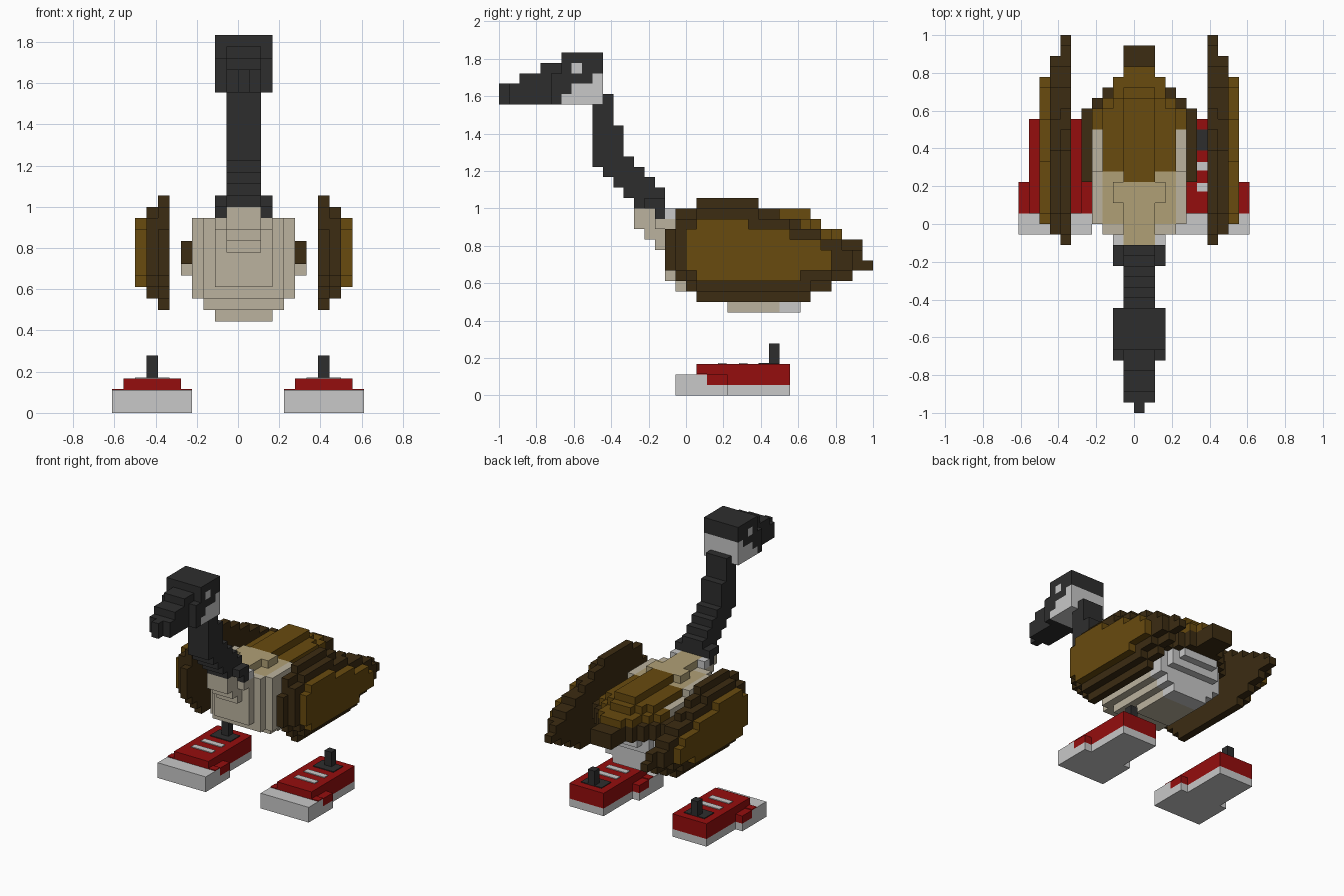
import bpy

if "Cube" in bpy.data.objects:
    bpy.data.objects.remove(bpy.data.objects["Cube"])

U = 1 / 18  # size of one block


def material(name, rgb):
    m = bpy.data.materials.new(name)
    m.diffuse_color = (*rgb, 1)
    m.use_nodes = True
    m.node_tree.nodes["Principled BSDF"].inputs["Base Color"].default_value = m.diffuse_color
    return m


DARK = material("charcoal", (0.027, 0.027, 0.027))
LIGHT = material("light_grey", (0.58, 0.58, 0.58))
RED = material("red", (0.30, 0.004, 0.004))
BROWN = material("brown", (0.138, 0.069, 0.0045))
UMBER = material("dark_brown", (0.045, 0.025, 0.006))
TAN = material("tan", (0.434, 0.352, 0.181))
CREAM = material("pale_chest", (0.50, 0.45, 0.345))

# Outward quads of a unit block, by direction
SIDES = {
    (1, 0, 0): ((1, 0, 0), (1, 1, 0), (1, 1, 1), (1, 0, 1)),
    (-1, 0, 0): ((0, 0, 0), (0, 0, 1), (0, 1, 1), (0, 1, 0)),
    (0, 1, 0): ((0, 1, 0), (0, 1, 1), (1, 1, 1), (1, 1, 0)),
    (0, -1, 0): ((0, 0, 0), (1, 0, 0), (1, 0, 1), (0, 0, 1)),
    (0, 0, 1): ((0, 0, 1), (1, 0, 1), (1, 1, 1), (0, 1, 1)),
    (0, 0, -1): ((0, 0, 0), (0, 1, 0), (1, 1, 0), (1, 0, 0)),
}


def make(name, verts, faces, mats, idx):
    me = bpy.data.meshes.new(name)
    me.from_pydata([[c * U for c in v] for v in verts], [], faces)
    for m in mats:
        me.materials.append(m)
    for p, i in zip(me.polygons, idx):
        p.material_index = i
    bpy.context.collection.objects.link(bpy.data.objects.new(name, me))


def blocks(name, boxes, mirror=None):
    """Fill boxes (material, x0,x1, y0,y1, z0,z1) on the block grid; later
    boxes repaint earlier ones. mirror: reflect x to mirror - x."""
    cells = {}
    for mat, x0, x1, y0, y1, z0, z1 in boxes:
        if mirror is not None:
            x0, x1 = mirror - x1, mirror - x0
        for x in range(x0, x1):
            for y in range(y0, y1):
                for z in range(z0, z1):
                    cells[x, y, z] = mat
    mats = list(dict.fromkeys(cells.values()))
    verts, faces, idx = {}, [], []
    for c, mat in cells.items():
        for d, quad in SIDES.items():
            if tuple(a + b for a, b in zip(c, d)) in cells:
                continue
            faces.append([verts.setdefault(tuple(a + b for a, b in zip(c, q)), len(verts))
                          for q in quad])
            idx.append(mats.index(mat))
    make(name, list(verts), faces, mats, idx)


def plate(name, mat, x0, x1, y0, y1, z, flip):
    """Thin painted plate on a horizontal surface."""
    if flip:
        x0, x1 = -x1, -x0
    lo, size = (x0, y0, z - 0.02), (x1 - x0, y1 - y0, 0.12)
    verts, faces = {}, []
    for quad in SIDES.values():
        faces.append([verts.setdefault(tuple(l + s * k for l, s, k in zip(lo, size, q)), len(verts))
                      for q in quad])
    make(name, list(verts), faces, [mat], [0] * 6)


# Head with pale cheeks and eye
blocks("head", [
    (DARK, -2, 3, -12, -8, 28, 33),
    (DARK, -2, 3, -13, -12, 28, 31),
    (LIGHT, -2, 3, -12, -8, 28, 29),
    (LIGHT, -2, 3, -11, -8, 29, 30),
    (LIGHT, -2, 3, -9, -8, 30, 31),
    (LIGHT, -2, 3, -11, -10, 31, 32),
])

# Stepped beak
blocks("beak", [
    (DARK, -1, 2, -14, -12, 28, 32),
    (DARK, -1, 2, -16, -14, 28, 31),
    (DARK, -1, 2, -17, -16, 28, 30),
    (DARK, 0, 1, -18, -17, 28, 30),
])

# Curved neck: (z0, z1, y0, y1) steps, wider at the base
NECK = [(26, 29, -9, -7), (23, 26, -9, -6), (22, 23, -9, -5), (21, 22, -8, -4),
        (20, 21, -7, -3), (19, 20, -6, -2), (18, 19, -5, -2)]
blocks("neck", [(DARK, -1, 2, y0, y1, z0, z1) for z0, z1, y0, y1 in NECK]
       + [(DARK, -2, 3, -4, -2, 18, 19), (DARK, -2, 3, -3, -2, 17, 18)])

# Chest, belly, vent and saddle
blocks("body", [
    (CREAM, -1, 2, -3, 0, 14, 15),
    (CREAM, -1, 2, -4, 0, 15, 16),
    (CREAM, -1, 2, -5, -3, 16, 18),
    (CREAM, -2, 3, -3, 0, 16, 17),
    (CREAM, -2, 3, -2, 0, 11, 17),
    (CREAM, -3, 4, -1, 5, 10, 17),
    (CREAM, -4, 5, 0, 9, 10, 16),
    (CREAM, -4, 5, 0, 5, 16, 17),
    (CREAM, -5, 6, 5, 9, 12, 13),
    (CREAM, -3, 4, 1, 9, 9, 10),
    (CREAM, -2, 3, 4, 9, 8, 9),
    (LIGHT, -2, 3, 9, 11, 8, 9),
    (LIGHT, -3, 4, 9, 11, 9, 10),
    (LIGHT, -4, 5, 9, 11, 10, 13),
    (LIGHT, -3, 4, 9, 12, 11, 13),
    (LIGHT, -2, 3, 9, 13, 12, 13),
    (LIGHT, -2, 3, -2, -1, 17, 18),
    (TAN, -1, 2, -2, 4, 17, 18),
    (TAN, -2, 3, 2, 4, 17, 18),
    (TAN, -3, 4, 0, 5, 16, 17),
])

# Brown back feathers and dark tail, tapering to the rear
back = [(UMBER, -w, w + 1, 4, end, 13, 15)
        for w, end in ((5, 11), (4, 12), (3, 13), (2, 14), (1, 17))]
back += [(BROWN, -w, w + 1, 5, end, 15, 16)
         for w, end in ((4, 11), (3, 12), (2, 14), (1, 15))]
back += [(BROWN, -3, 4, 5, 11, 16, 17), (BROWN, -2, 3, 5, 12, 16, 17),
         (BROWN, -1, 2, 5, 13, 16, 17), (BROWN, -1, 2, 4, 12, 17, 18)]
blocks("back_and_tail", back)

# Wings: three layers, each a stack of (y0, y1) rows rising from z
LAYERS = [
    (UMBER, 7, 9, [(1, 12), (0, 14), (-1, 16), (-2, 18), (-2, 17), (-2, 15),
                   (-2, 13), (-1, 11), (-1, 9), (1, 7)]),
    (UMBER, 8, 10, [(1, 12), (0, 14), (-1, 16), (-1, 16), (-1, 15), (-1, 13),
                    (-1, 10), (1, 7)]),
    (BROWN, 9, 11, [(1, 11), (0, 14), (0, 14), (0, 13), (0, 10), (1, 6)]),
]
wing = [(mat, x, x + 1, y0, y1, z + i, z + i + 1)
        for mat, x, z, rows in LAYERS for i, (y0, y1) in enumerate(rows)]
blocks("right_wing", wing)
blocks("left_wing", wing, mirror=1)

# Shoes with legs, laces and ankle opening
for side, flip in (("right", False), ("left", True)):
    mir = 0 if flip else None
    blocks(side + "_shoe", [
        (LIGHT, 4, 11, -1, 4, 0, 2),
        (LIGHT, 5, 10, 4, 10, 0, 1),
        (RED, 4, 11, 2, 4, 1, 2),
        (RED, 5, 10, 4, 10, 1, 3),
        (RED, 5, 10, 1, 4, 2, 3),
    ], mir)
    blocks(side + "_leg", [(DARK, 7, 8, 8, 9, 3, 5)], mir)
    plate(side + "_ankle_opening", DARK, 6, 9, 7, 9, 3, flip)
    for n, y in enumerate((3, 5)):
        plate(f"{side}_lace_{n}", LIGHT, 6, 9, y + 0.1, y + 0.9, 3, flip)
    for n, x in enumerate((4, 10)):
        plate(f"{side}_toe_trim_{n}", RED, x, x + 1, 1, 2, 2, flip)
